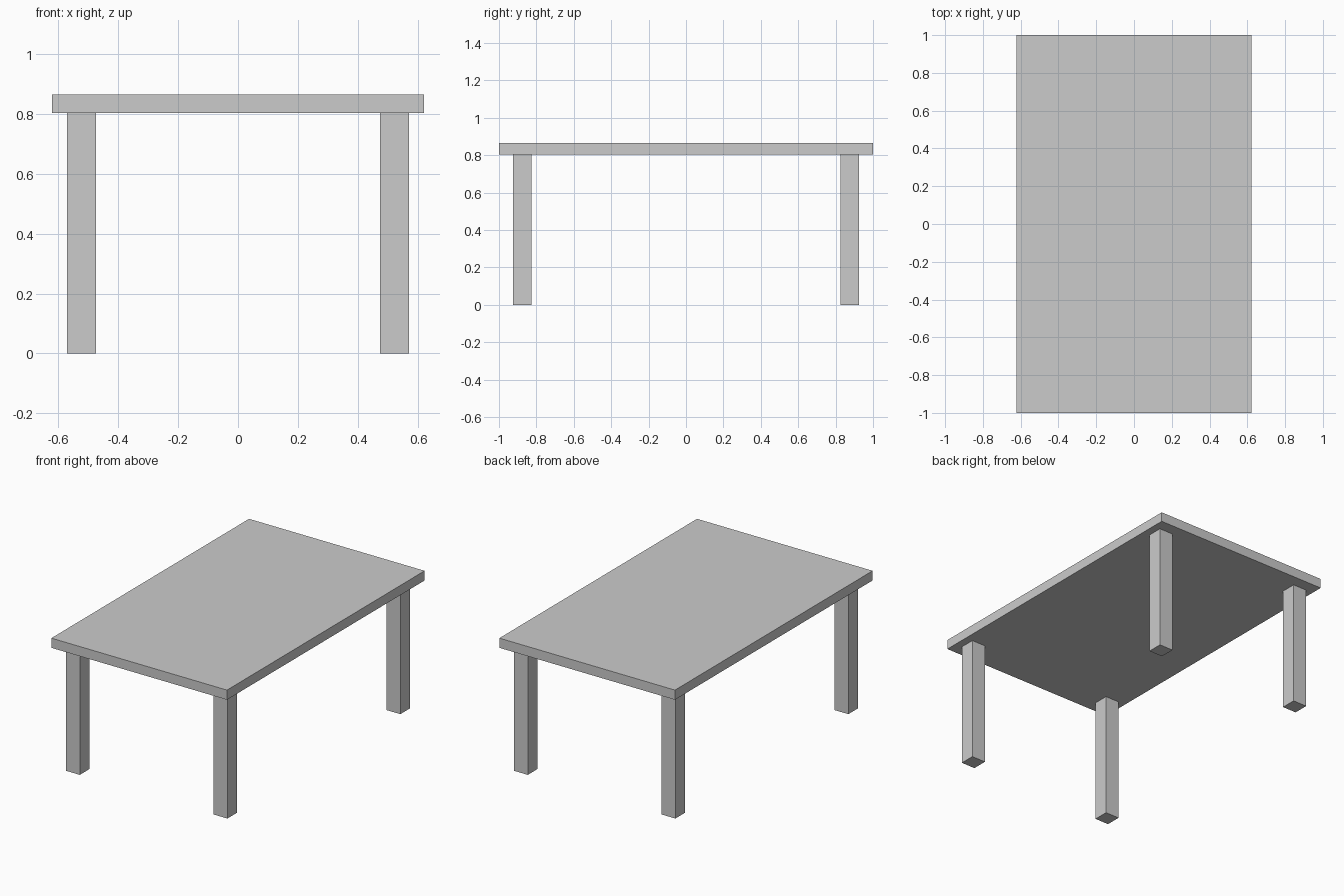
import bpy

if "Cube" in bpy.data.objects:
    bpy.data.objects.remove(bpy.data.objects["Cube"])


def box(name, center, size):
    bpy.ops.mesh.primitive_cube_add(size=1, location=center)
    obj = bpy.context.object
    obj.name = name
    obj.scale = size
    bpy.ops.object.transform_apply(location=False, rotation=False, scale=True)
    return obj


LEG_HEIGHT, LEG_WIDTH = 0.803, 0.098
TOP_THICKNESS = 0.062

# Table top
box("table_top", (0, 0, LEG_HEIGHT + TOP_THICKNESS / 2), (1.244, 2.0, TOP_THICKNESS))

# Four square legs, inset from the corners
for y_name, sy in (("front", -1), ("back", 1)):
    for x_name, sx in (("left", -1), ("right", 1)):
        box(f"{y_name}_{x_name}_leg", (sx * 0.523, sy * 0.875, LEG_HEIGHT / 2),
            (LEG_WIDTH, LEG_WIDTH, LEG_HEIGHT))
